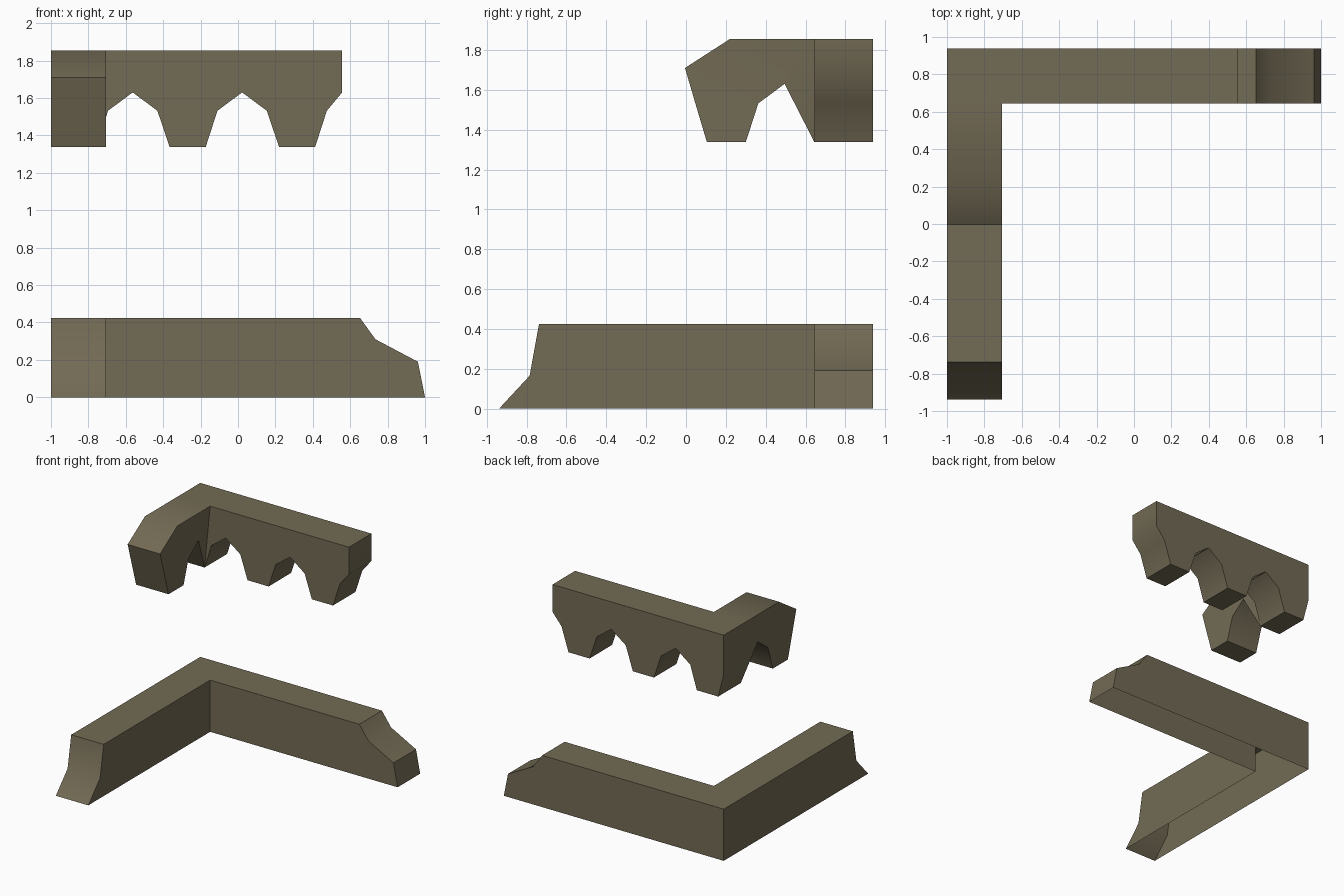
import bpy, bmesh, math

if "Cube" in bpy.data.objects:
    bpy.data.objects.remove(bpy.data.objects["Cube"])

mat = bpy.data.materials.new("olive_stone")
mat.diffuse_color = (0.17, 0.145, 0.09, 1)
mat.use_nodes = True
mat.node_tree.nodes["Principled BSDF"].inputs["Base Color"].default_value = mat.diffuse_color

L, I = -1.0, -0.705        # outer and inner x of the side wing
B, F = 0.938, 0.645        # back and front y of the back wing


class Shell:
    """Collects polygons; a face added twice is interior and drops out."""
    def __init__(self):
        self.faces = {}

    def face(self, pts):
        key = frozenset(pts)
        if key in self.faces:
            del self.faces[key]
        else:
            self.faces[key] = pts

    def prism(self, profile, place, a, b):
        n = len(profile)
        lo = [place(p, a) for p in profile]
        hi = [place(p, b) for p in profile]
        self.face(lo)
        self.face(hi)
        for i in range(n):
            j = (i + 1) % n
            self.face([lo[i], lo[j], hi[j], hi[i]])

    def build(self, name, open_bottom=False):
        bm = bmesh.new()
        verts = {}
        for pts in self.faces.values():
            for p in pts:
                if p not in verts:
                    verts[p] = bm.verts.new(p)
            bm.faces.new([verts[p] for p in pts])
        bmesh.ops.recalc_face_normals(bm, faces=bm.faces[:])
        if open_bottom:
            bottom = [f for f in bm.faces if all(v.co.z < 1e-4 for v in f.verts)]
            bmesh.ops.delete(bm, geom=bottom, context='FACES')
        me = bpy.data.meshes.new(name)
        bm.to_mesh(me)
        bm.free()
        me.materials.append(mat)
        ob = bpy.data.objects.new(name, me)
        bpy.context.collection.objects.link(ob)
        bpy.ops.object.select_all(action='DESELECT')
        ob.select_set(True)
        bpy.context.view_layer.objects.active = ob
        bpy.ops.object.shade_smooth_by_angle(angle=math.radians(45))


def xz(p, y):
    return (p[0], y, p[1])


def yz(p, x):
    return (x, p[0], p[1])


# Lower L-shaped wall: corner block, back wing, side wing, hollow underneath
H = 0.425
low = Shell()
low.prism([(L, 0), (I, 0), (I, H), (L, H)], xz, F, B)
low.prism([(I, 0), (1.0, 0), (0.962, 0.19), (0.735, 0.31), (0.652, H), (I, H)], xz, F, B)
low.prism([(F, 0), (-0.938, 0), (-0.785, 0.165), (-0.738, H), (F, H)], yz, L, I)
low.build("lower_wall", open_bottom=True)

# Upper L-shaped arcade: corner tooth and back wing with two arches
T, Z0, Z1, Z2 = 1.855, 1.337, 1.532, 1.63
corner = [(L, T), (L, 1.53), (-0.95, Z0), (-0.755, Z0), (I, T)]
up = Shell()
up.prism(corner, xz, F, B)
back = [(I, T), (-0.755, Z0)]
for x in (-0.563, 0.022):
    back += [(x - 0.132, Z1), (x, Z2), (x + 0.132, Z1), (x + 0.198, Z0), (x + 0.39, Z0)]
back += [(0.475, Z1), (0.557, Z2), (0.557, T)]
up.prism(back, xz, F, B)

# Side wing of the arcade, its arch running into the corner tooth
apex = (0.495, Z2)
side = [apex, (0.363, Z1), (0.30, Z0), (0.105, Z0), (0.047, Z1), (-0.005, 1.71), (0.22, T), (F, T)]
for p, q in zip(side, side[1:]):
    up.face([yz(p, L), yz(q, L), yz(q, I), yz(p, I)])
up.face([yz(p, L) for p in side] + [(L, F, 1.53)])
up.face([yz(p, I) for p in side])
up.face([xz(p, F) for p in corner])
tooth_l, tooth_r = (-0.95, F, Z0), (-0.755, F, Z0)
up.face([yz(apex, I), (I, F, T), tooth_r])
up.face([yz(apex, L), (L, F, 1.53), tooth_l])
up.face([yz(apex, L), tooth_l, tooth_r, yz(apex, I)])
up.build("upper_arcade")
